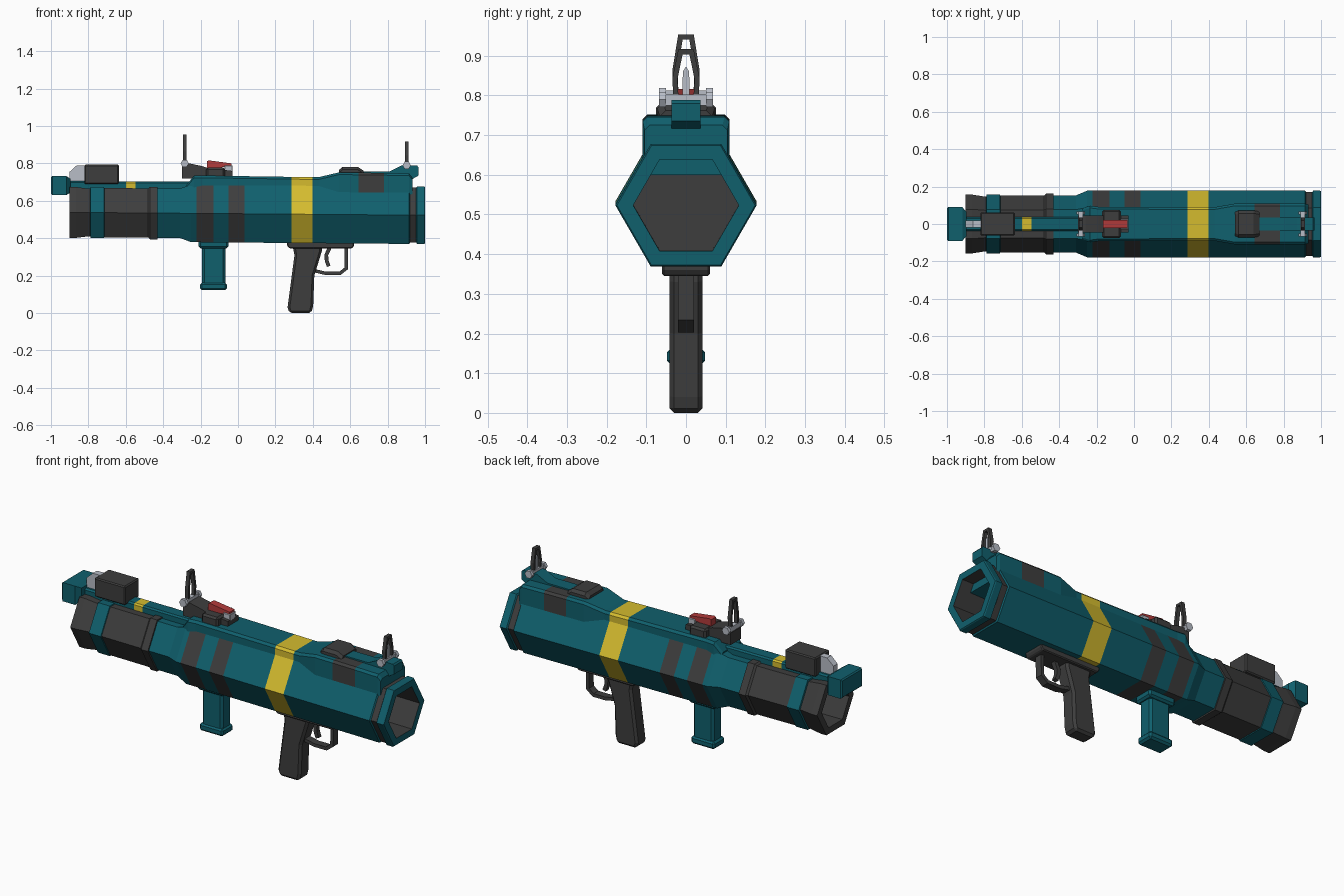
import bpy, bmesh, math
from mathutils import Vector

if "Cube" in bpy.data.objects:
    bpy.data.objects.remove(bpy.data.objects["Cube"])


def material(name, rgb):
    m = bpy.data.materials.new(name)
    m.diffuse_color = (*rgb, 1)
    m.use_nodes = True
    m.node_tree.nodes["Principled BSDF"].inputs["Base Color"].default_value = m.diffuse_color
    return m


TEAL, DARK, YELLOW, RED, GREY = 0, 1, 2, 3, 4
MATS = [material("teal paint", (0.005, 0.115, 0.152)),
        material("dark grey", (0.047, 0.047, 0.047)),
        material("yellow", (0.66, 0.50, 0.028)),
        material("red", (0.45, 0.045, 0.045)),
        material("light grey metal", (0.48, 0.51, 0.57))]


def finish(name, bm, mats, bevel=0.0):
    if bevel:
        sharp = [e for e in bm.edges if e.calc_face_angle(0) > 0.6]
        bmesh.ops.bevel(bm, geom=sharp, offset=bevel, segments=1, affect='EDGES')
    bmesh.ops.recalc_face_normals(bm, faces=bm.faces)
    me = bpy.data.meshes.new(name)
    bm.to_mesh(me)
    bm.free()
    for m in mats:
        me.materials.append(m)
    ob = bpy.data.objects.new(name, me)
    bpy.context.collection.objects.link(ob)
    return ob


def loft(name, sections, mats):
    """Skin closed loops; mats[i] colours the strip after section i."""
    bm = bmesh.new()
    loops = [[bm.verts.new(p) for p in s] for s in sections]
    n = len(loops[0])
    for a, b, m in zip(loops, loops[1:], mats):
        for i in range(n):
            j = (i + 1) % n
            bm.faces.new((a[i], a[j], b[j], b[i])).material_index = m
    bm.faces.new(loops[0]).material_index = mats[0]
    bm.faces.new(loops[-1]).material_index = mats[len(loops) - 2]
    return finish(name, bm, MATS)


def prism(name, pts, lo, hi, mat, axis='y', bevel=0.0):
    """Extrude an xz profile along y, or a yz profile along x."""
    bm = bmesh.new()

    def put(p, t):
        return bm.verts.new((p[0], t, p[1]) if axis == 'y' else (t, p[0], p[1]))
    a, b = [put(p, lo) for p in pts], [put(p, hi) for p in pts]
    bm.faces.new(a)
    bm.faces.new(b)
    for i in range(len(pts)):
        j = (i + 1) % len(pts)
        bm.faces.new((a[i], a[j], b[j], b[i]))
    bmesh.ops.recalc_face_normals(bm, faces=bm.faces)
    return finish(name, bm, [MATS[mat]], bevel)


def block(name, x0, x1, z0, z1, w, mat, bevel=0.0):
    return prism(name, [(x0, z0), (x1, z0), (x1, z1), (x0, z1)], -w, w, mat, bevel=bevel)


def ribbon(path, t):
    """Thicken an open 2D path into a closed outline with mitred corners."""
    p = [Vector(q) for q in path]
    left, right = [], []
    for i, q in enumerate(p):
        d0 = (q - p[max(i - 1, 0)]).normalized()
        d1 = (p[min(i + 1, len(p) - 1)] - q).normalized()
        d = (d0 + d1).normalized()
        base = d0 if d0.length else d1
        n = Vector((-d.y, d.x)) * (t / 2 / max(d.dot(base), 0.5))
        left.append(q + n)
        right.append(q - n)
    return [tuple(v) for v in left + right[::-1]]


# Hexagonal tube with open ends: (x, radius, colour of the strip that follows)
tube = [(-0.60, 0.118, DARK), (-0.90, 0.118, DARK), (-0.90, 0.157, DARK),
        (-0.865, 0.157, DARK), (-0.80, 0.147, DARK), (-0.79, 0.147, TEAL),
        (-0.788, 0.157, TEAL), (-0.717, 0.157, TEAL), (-0.715, 0.152, DARK),
        (-0.48, 0.152, DARK), (-0.47, 0.162, DARK), (-0.43, 0.162, DARK),
        (-0.43, 0.153, TEAL), (-0.31, 0.153, TEAL), (-0.25, 0.178, TEAL),
        (-0.222, 0.178, DARK), (-0.13, 0.178, TEAL), (-0.05, 0.178, DARK),
        (0.035, 0.178, TEAL), (0.286, 0.178, YELLOW), (0.398, 0.178, TEAL),
        (0.915, 0.178, TEAL), (0.92, 0.170, DARK), (0.953, 0.170, TEAL),
        (0.958, 0.178, TEAL), (0.995, 0.178, TEAL), (1.0, 0.174, TEAL),
        (1.0, 0.133, DARK), (0.70, 0.133, DARK)]


def hexagon(x, r):
    zc = 0.523 + (1 - x) * 0.008
    return [(x, r * math.cos(k * math.pi / 3), zc + r * math.sin(k * math.pi / 3))
            for k in range(6)]


loft("launch_tube", [hexagon(x, r) for x, r, m in tube], [m for x, r, m in tube])


# Raised ridges along the top: (x, half width, top height, colour that follows)
def ridge(name, rows, base, c):
    loft(name, [[(x, -w, base), (x, -w, z - c), (x, -w + c, z),
                 (x, w - c, z), (x, w, z - c), (x, w, base)] for x, w, z, m in rows],
         [m for x, w, z, m in rows])


ridge("main_ridge",
      [(-0.275, 0.085, 0.685, TEAL), (-0.235, 0.098, 0.735, TEAL), (-0.19, 0.092, 0.735, TEAL),
       (0.286, 0.09, 0.728, YELLOW), (0.398, 0.09, 0.726, TEAL), (0.43, 0.09, 0.726, TEAL),
       (0.54, 0.109, 0.752, TEAL), (0.645, 0.109, 0.751, DARK), (0.78, 0.109, 0.749, TEAL),
       (0.915, 0.109, 0.746, TEAL), (0.932, 0.104, 0.725, TEAL)], 0.60, 0.012)
ridge("rear_spine",
      [(-0.92, 0.037, 0.705, TEAL), (-0.60, 0.037, 0.704, YELLOW),
       (-0.548, 0.037, 0.704, TEAL), (-0.25, 0.037, 0.703, TEAL)], 0.64, 0.008)

# Rear end block, narrowing towards the tube
loft("rear_block", [[(x, -w, a), (x, w, a), (x, w, b), (x, -w, b)] for x, w, a, b in
                    [(-1.0, 0.084, 0.637, 0.726), (-0.993, 0.09, 0.63, 0.732),
                     (-0.918, 0.09, 0.63, 0.732), (-0.896, 0.065, 0.645, 0.718)]], [TEAL] * 3)

# Rear housing and its metal wedge
block("rear_housing", -0.822, -0.637, 0.69, 0.793, 0.062, DARK, 0.006)
prism("rear_wedge", [(-0.9, 0.70), (-0.9, 0.755), (-0.862, 0.79), (-0.815, 0.79), (-0.815, 0.70)],
      -0.018, 0.018, GREY)

# Rear sight mount with safety lever
prism("sight_mount", [(-0.30, 0.72), (-0.30, 0.785), (-0.26, 0.80), (-0.19, 0.785),
                      (-0.16, 0.775), (-0.03, 0.76), (-0.03, 0.72)], -0.045, 0.045, DARK)
block("sight_mount_plate", -0.17, -0.07, 0.72, 0.778, 0.076, DARK, 0.01)
block("lever_catch", -0.072, -0.03, 0.752, 0.79, 0.026, GREY, 0.003)
prism("red_lever", [(-0.165, 0.77), (-0.165, 0.812), (-0.155, 0.816), (-0.035, 0.80),
                    (-0.035, 0.785), (-0.08, 0.78)], -0.021, 0.021, RED)

# Front hatch, sight rail and sight block
ridge("front_hatch", [(0.54, 0.064, 0.765, DARK), (0.56, 0.072, 0.782, DARK),
                      (0.64, 0.072, 0.782, DARK), (0.67, 0.066, 0.762, DARK)], 0.73, 0.015)
block("front_sight_rail", 0.65, 0.86, 0.735, 0.757, 0.036, TEAL)
prism("front_sight_block", [(0.81, 0.735), (0.81, 0.757), (0.872, 0.788), (0.958, 0.788),
                            (0.965, 0.78), (0.965, 0.735), (0.93, 0.715)],
      -0.036, 0.036, TEAL)

# Folding sights: arch, crossbar with end knobs, centre post
for name, x, z0, z1 in (("rear", -0.285, 0.80, 0.955), ("front", 0.902, 0.79, 0.918)):
    h = z1 - z0
    arch = [(-0.025, z0), (-0.028, z0 + h * 0.4), (-0.014, z1 - 0.008),
            (0.014, z1 - 0.008), (0.028, z0 + h * 0.4), (0.025, z0)]
    prism(name + "_sight_arch", ribbon(arch, 0.013), x - 0.01, x + 0.01, DARK, 'x')
    block(name + "_sight_crossbar", x - 0.012, x + 0.012, z0 - 0.015, z0 + 0.012, 0.062, GREY)
    for s in (-1, 1):
        knob = [(x + 0.022 * math.cos(k * math.pi / 3), z0 + 0.022 * math.sin(k * math.pi / 3))
                for k in range(6)]
        prism(name + "_sight_knob", knob, s * 0.05, s * 0.068, GREY)
prism("front_sight_post", [(-0.009, 0.79), (0.009, 0.79), (0.008, 0.86), (0.0, 0.873),
                           (-0.008, 0.86)], 0.896, 0.908, GREY, 'x')

# Front grip
block("front_grip_collar", -0.21, -0.052, 0.345, 0.40, 0.055, TEAL, 0.01)
block("front_grip", -0.192, -0.068, 0.14, 0.37, 0.04, TEAL, 0.012)
block("front_grip_foot", -0.202, -0.06, 0.122, 0.163, 0.048, TEAL, 0.01)

# Pistol grip, its mounting plate, trigger and guard
prism("grip_plate", [(0.262, 0.39), (0.262, 0.36), (0.275, 0.345), (0.61, 0.345), (0.62, 0.36),
                     (0.62, 0.39)], -0.06, 0.06, DARK, bevel=0.005)
prism("pistol_grip", [(0.292, 0.36), (0.302, 0.31), (0.265, 0.03), (0.275, 0.0), (0.392, 0.0),
                      (0.402, 0.04), (0.408, 0.20), (0.448, 0.33), (0.448, 0.36)],
      -0.042, 0.042, DARK, bevel=0.012)
prism("trigger_guard", ribbon([(0.40, 0.228), (0.47, 0.212), (0.545, 0.212), (0.578, 0.238),
                               (0.58, 0.36)], 0.018), -0.02, 0.02, DARK)
prism("trigger", ribbon([(0.495, 0.36), (0.472, 0.31), (0.474, 0.28), (0.485, 0.25)], 0.02),
      -0.012, 0.012, DARK)
